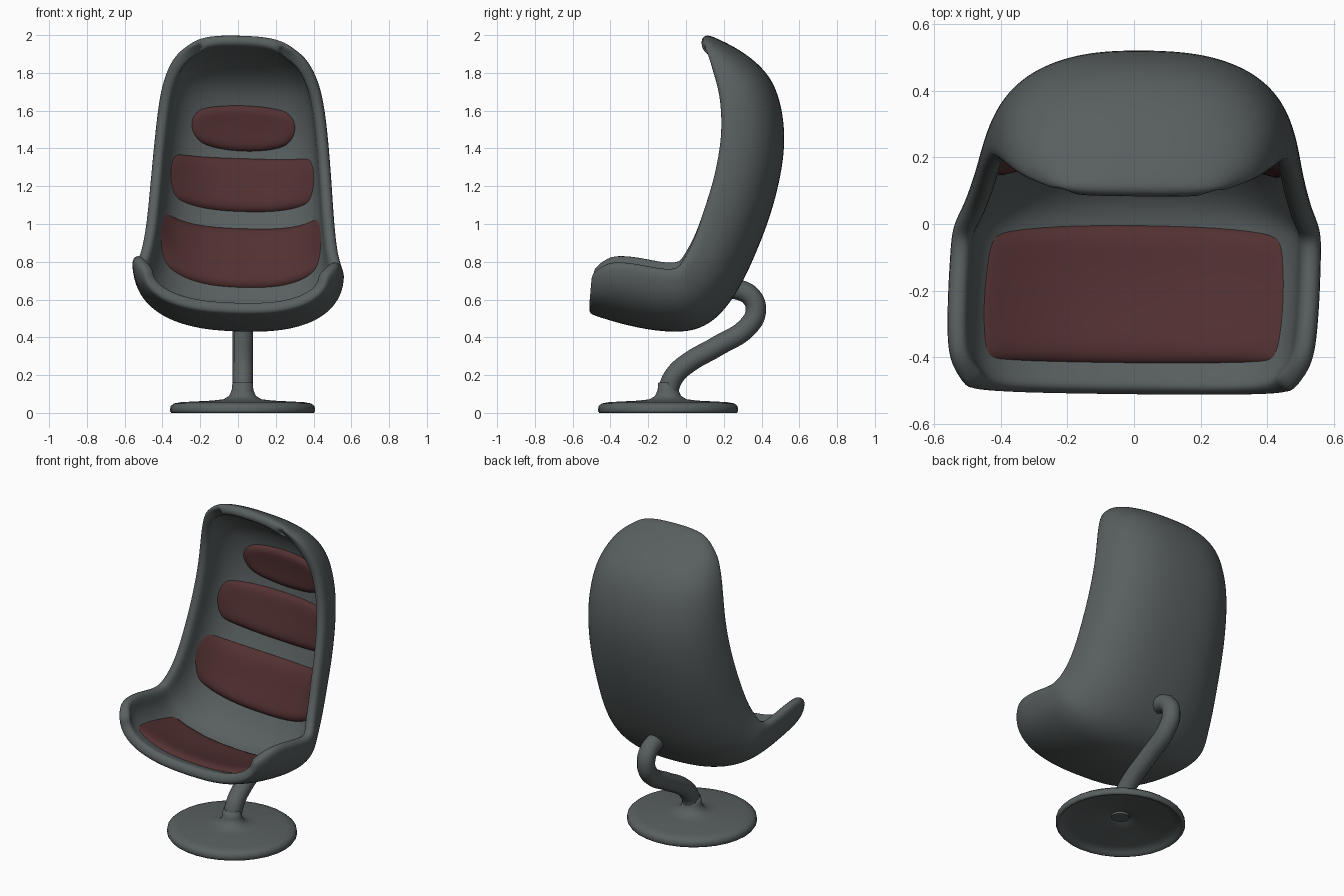
import bpy, bmesh, math
from mathutils import Vector

if "Cube" in bpy.data.objects:
    bpy.data.objects.remove(bpy.data.objects["Cube"])


def material(name, rgb):
    m = bpy.data.materials.new(name)
    m.diffuse_color = (*rgb, 1)
    m.use_nodes = True
    m.node_tree.nodes["Principled BSDF"].inputs["Base Color"].default_value = m.diffuse_color
    return m


GREY = material("slate grey", (0.10, 0.115, 0.115))
RED = material("dark maroon", (0.085, 0.03, 0.031))

# shell stations from seat front to head: spine y, z, rim y, z, half width
ST = [(-.52, .53, -.505, .75, .48), (-.42, .495, -.42, .81, .545),
      (-.27, .455, -.28, .81, .56), (-.10, .43, -.12, .78, .56),
      (.05, .44, -.03, .79, .555), (.17, .51, .015, .86, .53),
      (.27, .64, .055, .95, .512), (.36, .82, .095, 1.07, .497),
      (.465, 1.10, .155, 1.27, .48), (.525, 1.42, .19, 1.48, .46),
      (.49, 1.68, .185, 1.66, .435), (.40, 1.83, .16, 1.78, .40),
      (.25, 1.94, .125, 1.88, .34), (.095, 2.01, .095, 1.94, .24)]
THICK = 0.065


def station(s):
    """Catmull-Rom interpolation of the stations."""
    i = max(0, min(len(ST) - 2, int(s)))
    f = s - i
    a, b, c, d = (ST[max(0, min(len(ST) - 1, k))] for k in range(i - 1, i + 3))
    return [.5 * (2*q + (r-p)*f + (2*p-5*q+4*r-t)*f*f + (3*q-p-3*r+t)*f**3)
            for p, q, r, t in zip(a, b, c, d)]


def surface(s, t):
    """Outer shell point: superellipse section, t from -1 to 1."""
    cy, cz, ey, ez, w = station(s)
    a = t * math.pi / 2
    x = math.copysign(abs(math.sin(a)) ** .8, a) * w
    d = 1 - max(0, math.cos(a)) ** .8
    y, z = cy + (ey - cy) * d, cz + (ez - cz) * d
    # the chair is turned and tilted very slightly
    return Vector((x + .009 + .045 * y, y - .012 * x, z - .03 * x))


def inward(s, t, e=.03):
    ds = surface(s + e, t) - surface(s - e, t)
    dt = surface(s, t + e) - surface(s, t - e)
    return dt.cross(ds).normalized()


def grid_object(name, rows, mat, closed=False):
    """Mesh from rows of points."""
    bm = bmesh.new()
    vs = [[bm.verts.new(p) for p in r] for r in rows]
    n = len(vs[0])
    for r0, r1 in zip(vs, vs[1:]):
        for j in range(n if closed else n - 1):
            k = (j + 1) % n
            bm.faces.new((r0[j], r1[j], r1[k], r0[k]))
    if closed:
        bm.faces.new(vs[0])
        bm.faces.new(vs[-1][::-1])
        bmesh.ops.recalc_face_normals(bm, faces=bm.faces)
    for f in bm.faces:
        f.smooth = True
    me = bpy.data.meshes.new(name)
    bm.to_mesh(me)
    bm.free()
    me.materials.append(mat)
    ob = bpy.data.objects.new(name, me)
    bpy.context.collection.objects.link(ob)
    return ob


# bucket shell
NS, NT = 26, 20
shell = grid_object("seat_shell", [[surface(i * 13 / NS, -1 + 2 * j / NT)
                    for j in range(NT + 1)] for i in range(NS + 1)], GREY)
m = shell.modifiers.new("thickness", 'SOLIDIFY')
m.thickness, m.offset = THICK, -1
m = shell.modifiers.new("round", 'SUBSURF')
m.levels = m.render_levels = 2


def station_at(axis, value, lo, hi):
    """Station whose inner centre line reaches a given y or z."""
    for _ in range(30):
        mid = (lo + hi) / 2
        p = surface(mid, .001) + inward(mid, .001) * THICK
        lo, hi = (mid, hi) if p[axis] < value else (lo, mid)
    return lo


def cushion(name, s0, s1, half, squircle, n=20, puff=.035):
    """Padded patch that follows the inside of the shell, edges sunk in it."""
    rows = []
    for i in range(n + 1):
        row = []
        b = -math.cos(math.pi * i / n)
        for j in range(n + 1):
            a = -math.cos(math.pi * j / n)
            u = a * math.sqrt(1 - squircle * b * b / 2)
            v = b * math.sqrt(1 - squircle * a * a / 2)
            s = (s0 + s1) / 2 + v * (s1 - s0) / 2
            w = station(s)[4] - THICK
            t = math.asin(min(1, abs(u) * half / w) ** 1.25) / (math.pi / 2)
            t = math.copysign(min(t, .9), u)
            h = ((1 - a ** 6) * (1 - b ** 6)) ** .5
            row.append(surface(s, t) + inward(s, t) * (THICK - .015 + (puff + .015) * h))
        rows.append(row)
    # reversed so the normals face the sitter
    return grid_object(name, [r[::-1] for r in rows], RED)


cushion("seat_cushion", station_at(1, -.42, 0, 4), station_at(1, .0, 0, 5), .45, .2)
for name, z0, z1, half, q in (("lower_back_cushion", .66, .98, .43, .25),
                              ("middle_back_cushion", 1.06, 1.35, .385, .3),
                              ("head_cushion", 1.38, 1.63, .27, .8)):
    cushion(name, station_at(2, z0, 4, 11), station_at(2, z1, 4, 11), half, q)

# bent support tube
cu = bpy.data.curves.new("support_tube", 'CURVE')
cu.dimensions = '3D'
cu.bevel_depth, cu.bevel_resolution, cu.resolution_u = .054, 4, 8
cu.use_fill_caps = True
path = [(.21, .66), (.285, .65), (.345, .615), (.37, .545), (.335, .465), (.16, .35),
        (.02, .27), (-.055, .205), (-.088, .14), (-.093, .05)]
sp = cu.splines.new('BEZIER')
sp.bezier_points.add(len(path) - 1)
for bp, (y, z) in zip(sp.bezier_points, path):
    bp.co = (.026, y, z)
    bp.handle_left_type = bp.handle_right_type = 'AUTO'
sp.use_smooth = True
cu.materials.append(GREY)
tube = bpy.data.objects.new("support_tube", cu)
bpy.context.collection.objects.link(tube)

# round foot with flared collar and hollow underside
profile = [(.053, .16), (.057, .12), (.07, .09), (.10, .072), (.16, .065), (.32, .057),
           (.36, .05), (.378, .035), (.38, .01), (.374, 0), (.362, 0), (.35, .015),
           (.30, .03), (.12, .042), (.06, .06), (.02, .08)]
grid_object("round_foot", [[(.024 + r * math.cos(k * math.pi / 16) * 1.01,
                             -.095 + r * math.sin(k * math.pi / 16) * .975, z)
                            for k in range(32)] for r, z in profile], GREY, True)
